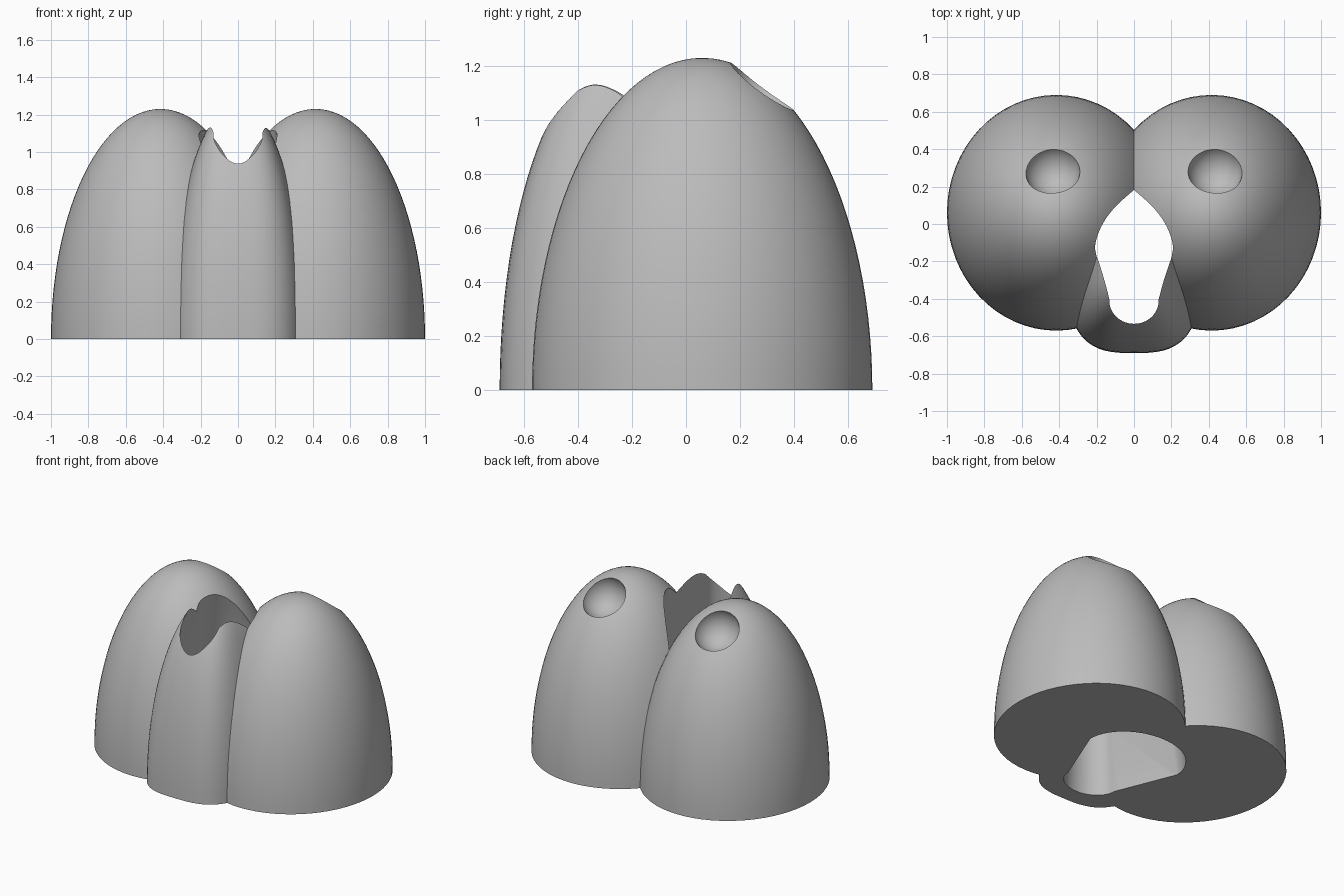
import bpy, bmesh, math
from mathutils import Vector

if "Cube" in bpy.data.objects:
    bpy.data.objects.remove(bpy.data.objects["Cube"])

grey = bpy.data.materials.new("plain grey")
grey.use_nodes = True
colour = (0.5, 0.5, 0.5, 1)
grey.diffuse_color = colour
grey.node_tree.nodes["Principled BSDF"].inputs["Base Color"].default_value = colour


def make_object(name, bm):
    bmesh.ops.recalc_face_normals(bm, faces=bm.faces)
    mesh = bpy.data.meshes.new(name)
    bm.to_mesh(mesh)
    bm.free()
    mesh.materials.append(grey)
    obj = bpy.data.objects.new(name, mesh)
    bpy.context.collection.objects.link(obj)
    return obj


def loft(name, sections, tip=None):
    """Skin a stack of closed outlines; the top closes at a tip or a cap."""
    bm = bmesh.new()
    rings = [[bm.verts.new(p) for p in s] for s in sections]
    count = len(rings[0])
    for low, high in zip(rings, rings[1:]):
        for i in range(count):
            j = (i + 1) % count
            bm.faces.new((low[i], low[j], high[j], high[i]))
    bm.faces.new(rings[0][::-1])
    if tip:
        top = bm.verts.new(tip)
        for i in range(count):
            bm.faces.new((rings[-1][i], rings[-1][(i + 1) % count], top))
    else:
        bm.faces.new(rings[-1])
    return make_object(name, bm)


def dome(name, centre, radii, power=2, segments=64, levels=28):
    """Half ellipsoid whose plan can be squared off by a higher power."""
    cx, cy = centre
    rx, ry, height = radii

    def bend(v):
        return math.copysign(abs(v) ** (2 / power), v)

    sections = []
    for k in range(levels):
        a = math.pi / 2 * k / levels
        s, z = math.cos(a), height * math.sin(a)
        turns = [2 * math.pi * i / segments for i in range(segments)]
        sections.append([(cx + rx * s * bend(math.cos(t)),
                          cy + ry * s * bend(math.sin(t)), z) for t in turns])
    return loft(name, sections, (cx, cy, height))


def hollow_outline(z, wide, middle, back, narrow, neck, front, steps=14):
    """Rounded wedge, broad at the back and narrow at the front."""
    half = []
    for i in range(steps + 1):
        a = math.pi / 2 * i / steps
        half.append((wide * math.sin(a), middle + (back - middle) * math.cos(a)))
    for i in range(steps + 1):
        a = math.pi / 2 * i / steps
        half.append((narrow * math.cos(a), neck + (front - neck) * math.sin(a)))
    mirrored = [(-x, y) for x, y in half[-2:0:-1]]
    return [(x, y, z) for x, y in half + mirrored]


def combine(base, other, operation):
    mod = base.modifiers.new(operation.lower(), "BOOLEAN")
    mod.operation, mod.solver, mod.object = operation, "EXACT", other
    evaluated = base.evaluated_get(bpy.context.evaluated_depsgraph_get())
    result = bpy.data.meshes.new_from_object(evaluated)
    base.modifiers.clear()
    base.data = result
    bpy.data.objects.remove(other)


# Two large side domes and the smaller front lobe
body = dome("domed_body", (0.415, 0.06), (0.585, 0.63, 1.23))
combine(body, dome("right_dome", (-0.415, 0.06), (0.585, 0.63, 1.23)), "UNION")
combine(body, dome("front_lobe", (0, -0.22), (0.36, 0.47, 1.26), power=3), "UNION")

# Tapered hollow running right through the middle
hollow = loft("hollow_cutter", [
    hollow_outline(-0.05, 0.36, 0.00, 0.29, 0.19, -0.42, -0.57),
    hollow_outline(0.45, 0.31, -0.04, 0.25, 0.17, -0.42, -0.56),
    hollow_outline(0.84, 0.25, -0.08, 0.18, 0.145, -0.42, -0.54),
    hollow_outline(1.15, 0.20, -0.14, 0.08, 0.13, -0.40, -0.52),
    hollow_outline(1.40, 0.18, -0.18, 0.00, 0.12, -0.38, -0.51)])
combine(body, hollow, "DIFFERENCE")

# Round dimple high on the back of each dome
for side in (1, -1):
    bm = bmesh.new()
    bmesh.ops.create_uvsphere(bm, u_segments=40, v_segments=24, radius=0.147)
    bmesh.ops.translate(bm, verts=bm.verts, vec=Vector((side * 0.435, 0.29, 1.135)))
    combine(body, make_object("dimple_cutter", bm), "DIFFERENCE")

# Smooth surfaces with crisp creases
body.data.materials.clear()
body.data.materials.append(grey)
for face in body.data.polygons:
    face.material_index = 0
bpy.ops.object.select_all(action="DESELECT")
body.select_set(True)
bpy.context.view_layer.objects.active = body
bpy.ops.object.shade_smooth_by_angle(angle=math.radians(30))
